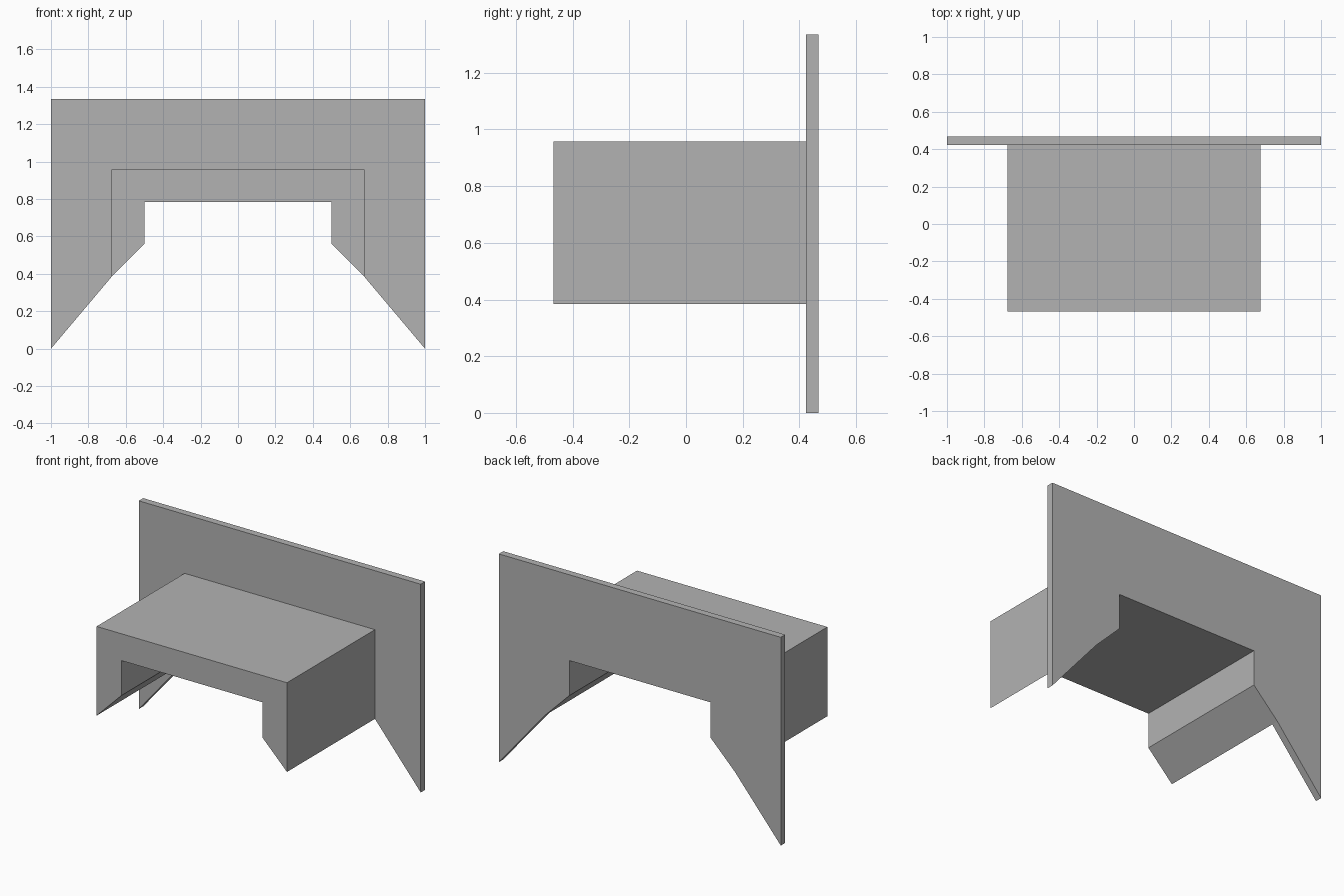
import bpy
import bmesh

cube = bpy.data.objects.get("Cube")
if cube:
    bpy.data.objects.remove(cube, do_unlink=True)

# Single plain grey
grey = bpy.data.materials.new("plain grey")
grey.use_nodes = True
colour = (0.45, 0.45, 0.45, 1)
grey.diffuse_color = colour
grey.node_tree.nodes["Principled BSDF"].inputs["Base Color"].default_value = colour


def extrude_profile(name, half_profile, y_front, y_back):
    """Mirror a half profile (x, z) across x = 0 and extrude it along y."""
    outline = half_profile + [(-x, z) for x, z in reversed(half_profile)]
    bm = bmesh.new()
    face = bm.faces.new([bm.verts.new((x, y_front, z)) for x, z in outline])
    result = bmesh.ops.extrude_face_region(bm, geom=[face])
    moved = [v for v in result["geom"] if isinstance(v, bmesh.types.BMVert)]
    bmesh.ops.translate(bm, verts=moved, vec=(0, y_back - y_front, 0))
    bmesh.ops.recalc_face_normals(bm, faces=bm.faces)
    mesh = bpy.data.meshes.new(name)
    bm.to_mesh(mesh)
    bm.free()
    mesh.materials.append(grey)
    obj = bpy.data.objects.new(name, mesh)
    bpy.context.collection.objects.link(obj)
    return obj


# Shared opening: flat ceiling, short upright, then a flared edge
opening = [(0.5, 0.785), (0.5, 0.56), (0.675, 0.385)]

# Hollow hood reaching forward
extrude_profile("hood", opening + [(0.675, 0.957)], -0.468, 0.423)

# Thin upright plate behind it, with splayed legs
extrude_profile("back_plate", opening + [(1, 0), (1, 1.335)], 0.423, 0.468)
